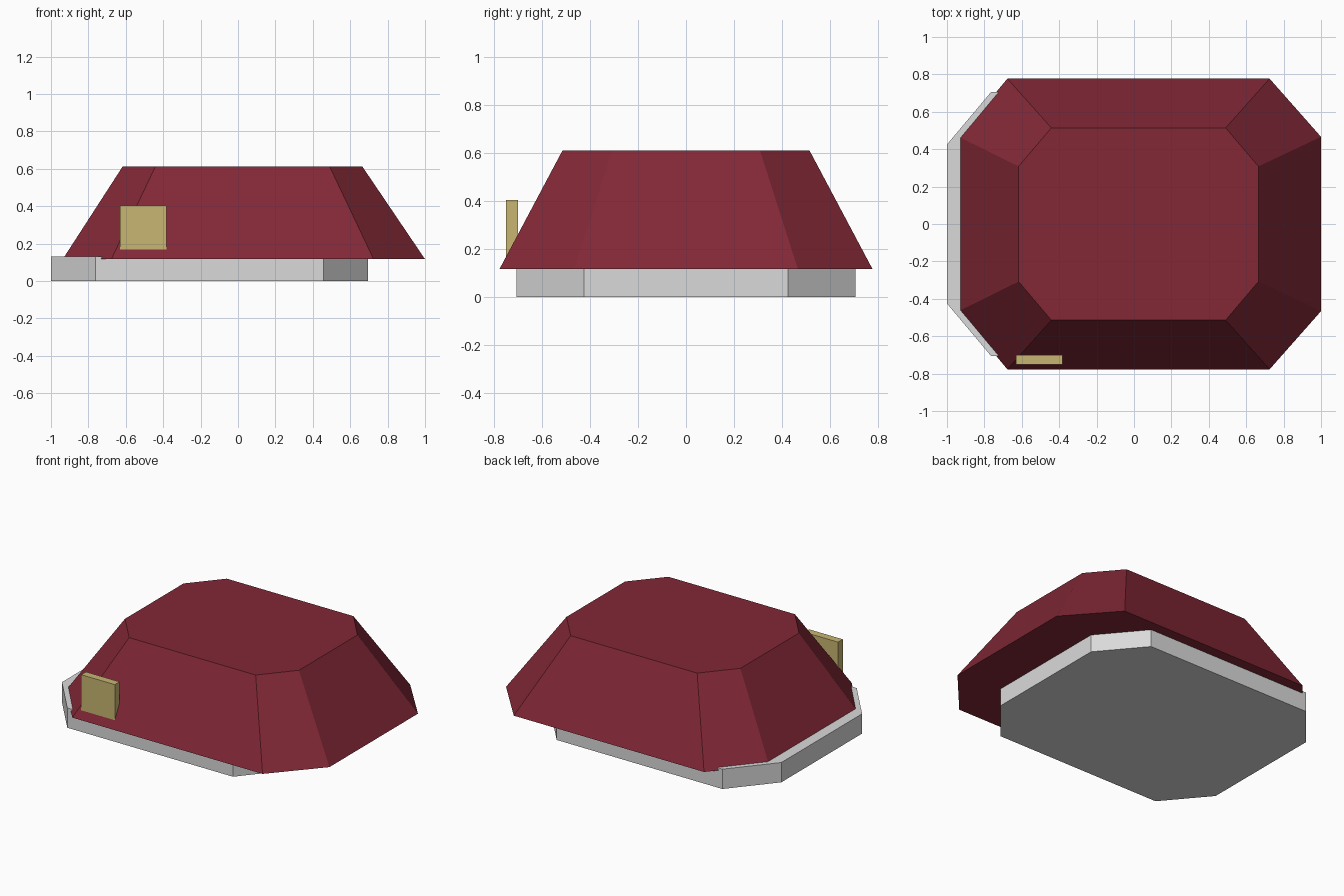
import bpy, bmesh

if "Cube" in bpy.data.objects:
    bpy.data.objects.remove(bpy.data.objects["Cube"])


def material(name, rgb):
    m = bpy.data.materials.new(name)
    m.diffuse_color = (*rgb, 1)
    m.use_nodes = True
    m.node_tree.nodes["Principled BSDF"].inputs["Base Color"].default_value = m.diffuse_color
    return m


def octagon(x0, x1, cx0, cx1, y, cy):
    """Chamfered rectangle outline, counter-clockwise."""
    return [(cx0, -y), (cx1, -y), (x1, -cy), (x1, cy),
            (cx1, y), (cx0, y), (x0, cy), (x0, -cy)]


def loft(name, low, z0, high, z1, mat):
    """Solid between two matching outlines."""
    bm = bmesh.new()
    a = [bm.verts.new((x, y, z0)) for x, y in low]
    b = [bm.verts.new((x, y, z1)) for x, y in high]
    bm.faces.new(a[::-1])
    bm.faces.new(b)
    n = len(a)
    for i in range(n):
        j = (i + 1) % n
        bm.faces.new((a[i], a[j], b[j], b[i]))
    bmesh.ops.recalc_face_normals(bm, faces=bm.faces[:])
    me = bpy.data.meshes.new(name)
    bm.to_mesh(me)
    bm.free()
    me.materials.append(mat)
    ob = bpy.data.objects.new(name, me)
    bpy.context.collection.objects.link(ob)
    return ob


grey = material("light grey", (0.70, 0.70, 0.70))
red = material("dark red", (0.223, 0.0212, 0.037))
gold = material("pale gold", (0.578, 0.468, 0.168))

# Flat octagonal base, offset to the left
base = octagon(-1.0, 0.695, -0.763, 0.458, 0.707, 0.425)
loft("base_slab", base, 0, base, 0.132, grey)

# Tapered red body
loft("tapered_body",
     octagon(-0.937, 1.0, -0.677, 0.725, 0.777, 0.466), 0.117,
     octagon(-0.617, 0.665, -0.442, 0.49, 0.514, 0.308), 0.612, red)

# Small plate on the front
plate = [(-0.63, -0.75), (-0.383, -0.75), (-0.383, -0.70), (-0.63, -0.70)]
loft("front_plate", plate, 0.165, plate, 0.405, gold)
